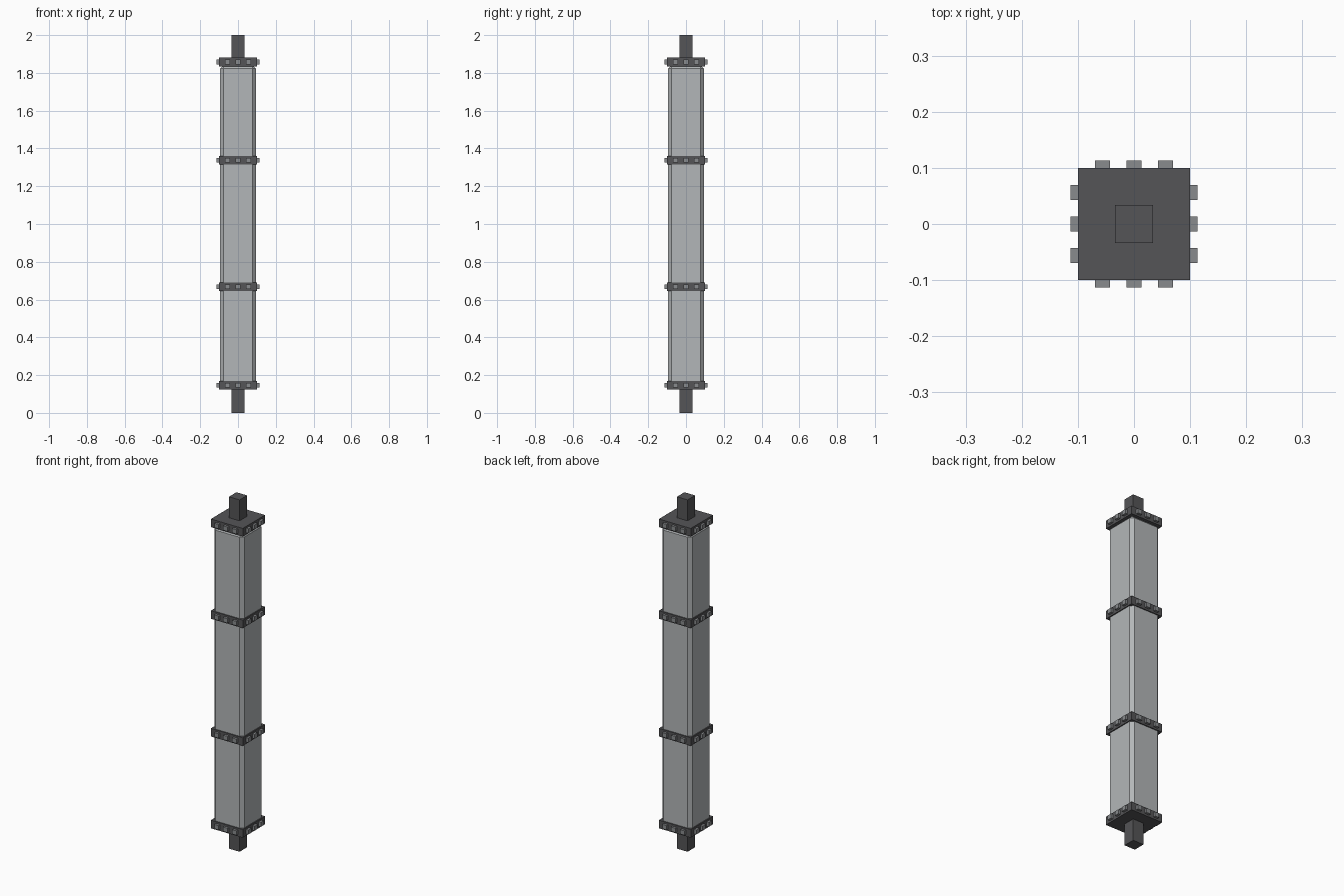
import bpy, bmesh, math
from mathutils import Matrix, Vector

if "Cube" in bpy.data.objects:
    bpy.data.objects.remove(bpy.data.objects["Cube"])


def material(name, rgb):
    m = bpy.data.materials.new(name)
    m.diffuse_color = (*rgb, 1.0)
    m.use_nodes = True
    m.node_tree.nodes["Principled BSDF"].inputs["Base Color"].default_value = m.diffuse_color
    return m


DARK = material("dark_iron", (0.09, 0.09, 0.095))
STUD = material("stud_grey", (0.25, 0.26, 0.27))
STONE = material("pale_steel", (0.45, 0.47, 0.48))


def build(name, boxes, mat, bevel=0.0):
    """One object made of boxes given as (centre, size)."""
    bm = bmesh.new()
    for centre, size in boxes:
        bmesh.ops.create_cube(
            bm, size=1.0,
            matrix=Matrix.Translation(centre) @ Matrix.Diagonal((*size, 1.0)))
    if bevel:
        bmesh.ops.bevel(bm, geom=bm.edges[:], offset=bevel, segments=1,
                        profile=0.5, affect='EDGES')
    me = bpy.data.meshes.new(name)
    bm.to_mesh(me)
    bm.free()
    me.materials.append(mat)
    ob = bpy.data.objects.new(name, me)
    bpy.context.collection.objects.link(ob)
    return ob


# Chamfered main shaft
build("shaft", [((0, 0, 0.99), (0.188, 0.188, 1.70))], STONE, 0.018)

# Square pegs at both ends
build("bottom_peg", [((0, 0, 0.065), (0.067, 0.067, 0.13))], DARK)
build("top_peg", [((0, 0, 1.935), (0.067, 0.067, 0.13))], DARK)

# Collars with three studs on each side
for i, z in enumerate((0.146, 0.668, 1.337, 1.858)):
    build(f"collar_{i + 1}", [((0, 0, z), (0.2, 0.2, 0.046))], DARK)
    studs = []
    for offset in (-0.056, 0, 0.056):
        for side in (-1, 1):
            studs.append(((offset, side * 0.1035, z), (0.027, 0.02, 0.025)))
            studs.append(((side * 0.1035, offset, z), (0.02, 0.027, 0.025)))
    build(f"studs_{i + 1}", studs, STUD)
